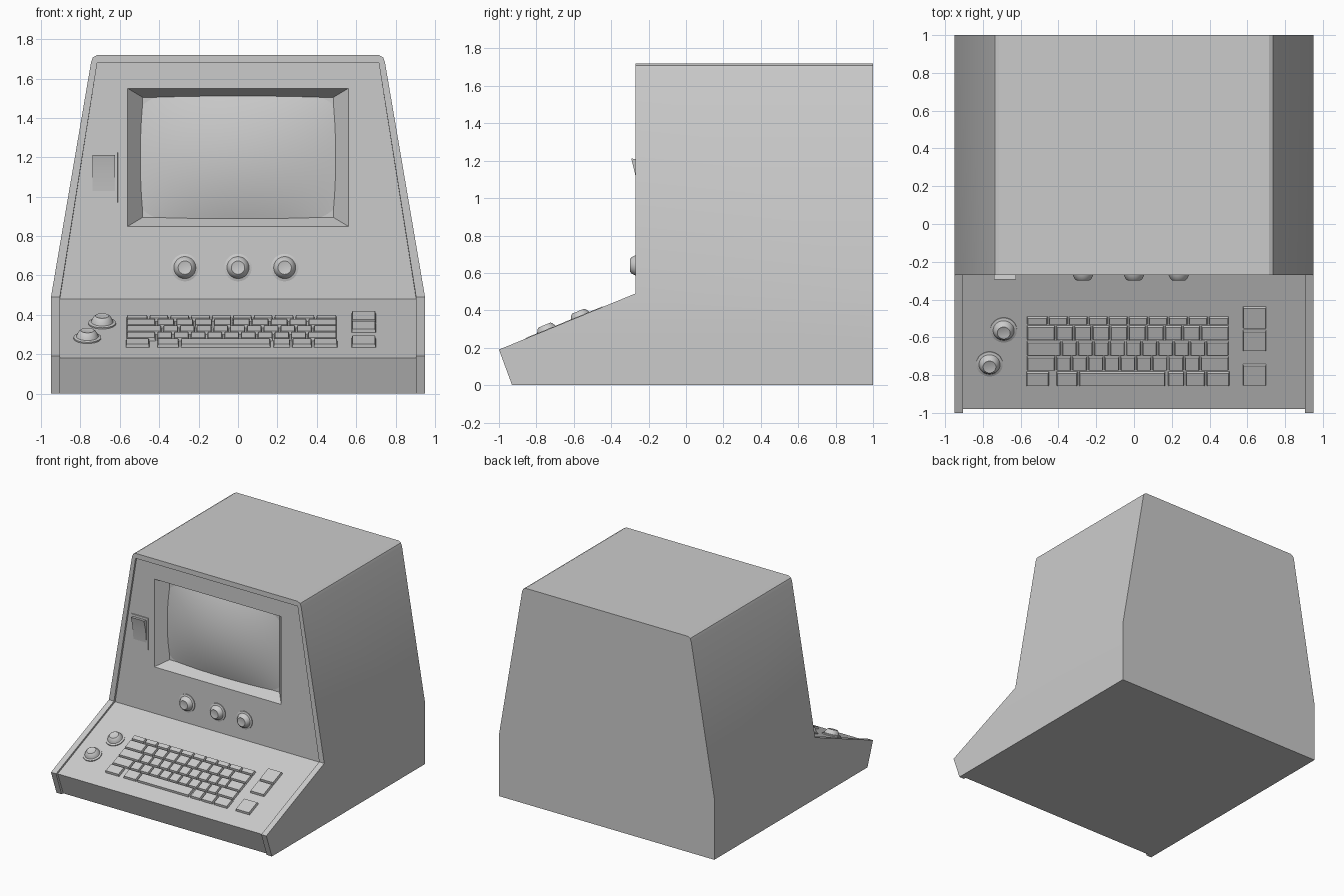
import bpy, bmesh
from math import radians, atan, cos, sin, pi
from mathutils import Matrix, Vector

if "Cube" in bpy.data.objects:
    bpy.data.objects.remove(bpy.data.objects["Cube"])


def finish(bm, name, smooth=None):
    bmesh.ops.recalc_face_normals(bm, faces=bm.faces[:])
    me = bpy.data.meshes.new(name)
    bm.to_mesh(me)
    bm.free()
    if smooth:
        me.shade_smooth()
        me.set_sharp_from_angle(angle=radians(smooth))
    ob = bpy.data.objects.new(name, me)
    bpy.context.collection.objects.link(ob)
    return ob


def poly(bm, pts):
    return bm.faces.new([bm.verts.new(p) for p in pts])


def slab(bm, x0, x1, y0, y1, h, frame, taper=0.004):
    """Raised block with a slightly smaller top, in a panel's local frame."""
    low = [(x0, y0), (x1, y0), (x1, y1), (x0, y1)]
    t = taper
    top = [(x0 + t, y0 + t), (x1 - t, y0 + t), (x1 - t, y1 - t), (x0 + t, y1 - t)]
    a = [bm.verts.new(frame @ Vector((x, y, 0))) for x, y in low]
    b = [bm.verts.new(frame @ Vector((x, y, h))) for x, y in top]
    bm.faces.new(a[::-1])
    bm.faces.new(b)
    for i in range(4):
        j = (i + 1) % 4
        bm.faces.new((a[i], a[j], b[j], b[i]))


def knob(name, x, y, frame, seg=32):
    prof = [(.070, 0), (.070, .007), (.056, .011), (.052, .020),
            (.044, .036), (.034, .044), (.028, .042)]
    bm = bmesh.new()
    rings = [[bm.verts.new(frame @ Vector((x + r * cos(2 * pi * k / seg),
                                           y + r * sin(2 * pi * k / seg), h)))
              for k in range(seg)] for r, h in prof]
    for p, q in zip(rings, rings[1:]):
        for k in range(seg):
            n = (k + 1) % seg
            bm.faces.new((p[k], p[n], q[n], q[k]))
    bm.faces.new(rings[0][::-1])
    bm.faces.new(rings[-1])
    finish(bm, name, 30)


# Local frames of the two recessed panels (x across, y up the panel, z outwards)
slope = atan(.30 / .73)
deck = Matrix.Translation((0, -.98, .182)) @ Matrix.Rotation(slope, 4, 'X')
wall = Matrix.Translation((0, -.255, 0)) @ Matrix.Rotation(pi / 2, 4, 'X')


def along(y):
    return (y + .98) / cos(slope)


# Cabinet: right half lofted back -> front rim -> recess, then mirrored
outer = [(.95, -.93, 0), (.95, -1, .19), (.95, -.27, .49), (.746, -.27, 1.685),
         (.737, -.27, 1.708), (.715, -.27, 1.72), (0, -.27, 1.72)]
back = [(x, 1, z) for x, y, z in outer]
inner = [(.905, -.93, 0), (.905, -1, .19), (.905, -.27, .49)] + [(.715, -.27, 1.68)] * 3 + [(0, -.27, 1.68)]
recess = [(.905, -.91, 0), (.905, -.98, .182), (.905, -.255, .48)] + [(.715, -.255, 1.68)] * 3 + [(0, -.255, 1.68)]
bm = bmesh.new()
for p, q in ((back, outer), (outer, inner), (inner, recess)):
    for i in range(len(p) - 1):
        pts = []
        for c in (p[i], p[i + 1], q[i + 1], q[i]):
            if c not in pts:
                pts.append(c)
        if len(pts) > 2:
            poly(bm, pts)
center = [(0, y, z) for x, y, z in recess[:3]]
poly(bm, back + [(0, 1, 0)])
poly(bm, [back[0], outer[0], inner[0], recess[0], center[0], (0, 1, 0)])
for i in range(2):
    poly(bm, [recess[i], recess[i + 1], center[i + 1], center[i]])

# Upper panel with screen opening and sloped bezel
hole = [(0, -.255, 1.55), (.56, -.255, 1.55), (.56, -.255, .85), (0, -.255, .85)]
deep = [(0, -.17, 1.505), (.485, -.17, 1.505), (.485, -.17, .895), (0, -.17, .895)]
poly(bm, [recess[2], recess[3], recess[6]] + hole + [center[2]])
for i in range(3):
    poly(bm, [hole[i], hole[i + 1], deep[i + 1], deep[i]])
poly(bm, deep)
bmesh.ops.remove_doubles(bm, verts=bm.verts[:], dist=1e-5)
bmesh.ops.mirror(bm, geom=bm.verts[:] + bm.edges[:] + bm.faces[:], axis='X', merge_dist=1e-4)
finish(bm, "cabinet", 25)

# Bulged picture tube
bm = bmesh.new()
bmesh.ops.create_grid(bm, x_segments=32, y_segments=24, size=1.04)
for v in bm.verts:
    u, w = v.co.x, v.co.y
    v.co = (.485 * u, -.235 + .05 * u * u + .05 * w * w - .03 * u * u * w * w, 1.2 + .305 * w)
finish(bm, "screen", 60)

# Knobs on the wall and on the deck
for i, x in enumerate((-.27, 0, .237)):
    knob(f"wall_knob_{i + 1}", x, .64, wall)
for i, (x, y) in enumerate(((-.69, -.56), (-.765, -.74))):
    knob(f"deck_knob_{i + 1}", x, along(y), deck)

# Keyboard rows: (front y, back y, key boundaries)
steps = lambda first, n, w: [-.57] + [first + w * i for i in range(n)] + [.505]
rows = [(-.530, -.490, steps(-.455, 9, .106)),
        (-.612, -.538, steps(-.415, 9, .096)),
        (-.692, -.620, steps(-.385, 10, .085)),
        (-.772, -.700, steps(-.415, 10, .085))]
bm = bmesh.new()
for y0, y1, xs in rows:
    for a, b in zip(xs, xs[1:]):
        slab(bm, a + .004, b - .004, along(y0), along(y1), .018, deck)
for a, b in ((-.57, -.45), (-.41, -.30), (-.29, .165), (.18, .265), (.275, .375), (.385, .505)):
    slab(bm, a, b, along(-.855), along(-.78), .018, deck)
finish(bm, "keyboard_keys")

# Large function buttons
bm = bmesh.new()
for y0, y1 in ((-.55, -.437), (-.67, -.56), (-.853, -.742)):
    slab(bm, .577, .70, along(y0), along(y1), .018, deck)
finish(bm, "function_buttons")

# Rocker switch: plate and tilted wedge
bm = bmesh.new()
slab(bm, -.76, -.61, .97, 1.225, .006, wall, .001)
finish(bm, "switch_plate")
bm = bmesh.new()
sides = []
for x in (-.74, -.625):
    sides.append([bm.verts.new((x, y, z)) for y, z in ((-.255, 1.205), (-.293, 1.212), (-.272, 1.13), (-.258, 1.0), (-.25, 1.0))])
bm.faces.new(sides[0])
bm.faces.new(sides[1][::-1])
for i in range(5):
    j = (i + 1) % 5
    bm.faces.new((sides[0][i], sides[0][j], sides[1][j], sides[1][i]))
finish(bm, "switch_rocker", 30)
